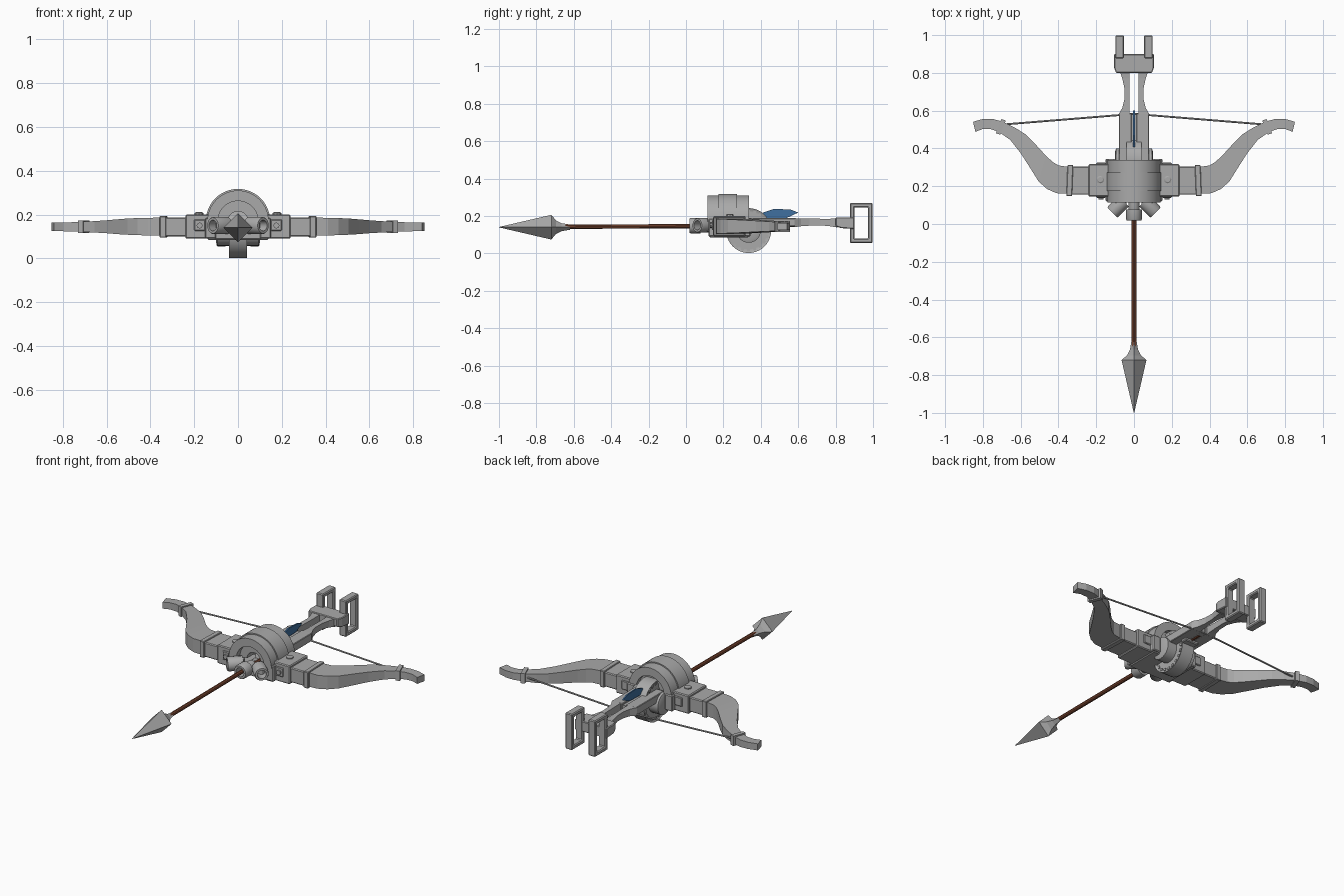
import bpy, bmesh, math
from mathutils import Vector, Matrix

if "Cube" in bpy.data.objects:
    bpy.data.objects.remove(bpy.data.objects["Cube"])


def material(name, rgb):
    m = bpy.data.materials.new(name)
    m.use_nodes = True
    m.diffuse_color = (*rgb, 1)
    m.node_tree.nodes["Principled BSDF"].inputs["Base Color"].default_value = (*rgb, 1)
    return m


GREY = material("grey metal", (0.40, 0.40, 0.40))
BROWN = material("brown wood", (0.22, 0.07, 0.035))
BLUE = material("blue feather", (0.05, 0.16, 0.35))


def finish(name, bm, mat=GREY, smooth=False, bevel=0):
    bmesh.ops.recalc_face_normals(bm, faces=bm.faces)
    me = bpy.data.meshes.new(name)
    bm.to_mesh(me)
    bm.free()
    me.materials.append(mat)
    ob = bpy.data.objects.new(name, me)
    bpy.context.collection.objects.link(ob)
    if bevel:
        mod = ob.modifiers.new("bevel", "BEVEL")
        mod.width = bevel
        mod.segments = 1
    if smooth:
        bpy.ops.object.select_all(action="DESELECT")
        ob.select_set(True)
        bpy.context.view_layer.objects.active = ob
        bpy.ops.object.shade_smooth_by_angle(angle=math.radians(35))
    return ob


def box(name, x, y, z, bevel=0.005, mat=GREY):
    """Box from (min, max) pairs."""
    bm = bmesh.new()
    bmesh.ops.create_cube(bm, size=1)
    for v in bm.verts:
        v.co = [(p[0] + p[1]) / 2 + c * (p[1] - p[0]) for p, c in zip((x, y, z), v.co)]
    return finish(name, bm, mat, bevel=bevel)


def loft(name, rings, mat=GREY, smooth=False, closed=False, bevel=0):
    """Skin a run of equal-length rings; closed joins last to first."""
    bm = bmesh.new()
    vs = [[bm.verts.new(p) for p in r] for r in rings]
    n = len(vs[0])
    for a, b in zip(vs, vs[1:] + vs[:1] if closed else vs[1:]):
        for i in range(n):
            j = (i + 1) % n
            bm.faces.new((a[i], a[j], b[j], b[i]))
    if not closed:
        bm.faces.new(vs[0])
        bm.faces.new(vs[-1])
    return finish(name, bm, mat, smooth, bevel)


def lathe(name, profile, origin, axis, sides=32, closed=False, mat=GREY, smooth=True):
    """Turn (radius, distance) points about an axis."""
    rot = Vector((0, 0, 1)).rotation_difference(Vector(axis)).to_matrix()
    rings = [[Vector(origin) + rot @ Vector((r * math.cos(t), r * math.sin(t), d))
              for t in (2 * math.pi * i / sides for i in range(sides))] for r, d in profile]
    return loft(name, rings, mat, smooth, closed)


def arch(name, inner, outer, y0, y1, zc=0.17, steps=24):
    """Half ring standing over the stock."""
    rings = []
    for i in range(steps + 1):
        t = math.pi * i / steps
        rings.append([(r * math.cos(t), y, zc + r * math.sin(t))
                      for r, y in ((inner, y0), (outer, y0), (outer, y1), (inner, y1))])
    return loft(name, rings, smooth=True)


def section(front, back, z0, z1):
    (ax, ay), (bx, by) = front, back
    return [(ax, ay, z0), (bx, by, z0), (bx, by, z1), (ax, ay, z1)]


# Bolt: shaft, four-sided head with curved socket, and feather
lathe("bolt_shaft", [(0.012, 0), (0.012, 1.2)], (0, -0.65, 0.142), (0, 1, 0.005), 10, mat=BROWN)
lathe("bolt_head", [(0.001, 0), (0.066, 0.28), (0.036, 0.305), (0.021, 0.335), (0.014, 0.38)],
      (0, -1, 0.14), (0, 1, 0), 4, smooth=False)
feather = [(0.37, 0.185), (0.41, 0.217), (0.47, 0.238), (0.56, 0.234), (0.60, 0.218), (0.54, 0.19)]
loft("bolt_feather", [[(x, y, z) for y, z in feather] for x in (-0.004, 0.004)], BLUE)

# Drum arch with raised band and inner web
arch("drum_arch", 0.092, 0.140, 0.115, 0.338)
arch("drum_band", 0.130, 0.147, 0.175, 0.272)
arch("drum_web", 0.045, 0.095, 0.15, 0.31)
box("drum_floor", (-0.14, 0.14), (0.125, 0.335), (0.085, 0.135))

# Stock: body, split rails, butt block
for s, side in ((1, "left"), (-1, "right")):
    box("stock_cheek_" + side, sorted((s * 0.012, s * 0.08)), (0.32, 0.585), (0.14, 0.188), 0.003)
    rail = [(0.58, 0.082, 0.14, 0.188), (0.615, 0.062, 0.145, 0.187), (0.66, 0.051, 0.148, 0.186),
            (0.72, 0.051, 0.150, 0.185), (0.77, 0.062, 0.145, 0.185), (0.81, 0.076, 0.138, 0.187)]
    loft("stock_rail_" + side, [section((s * 0.023, y), (s * w, y), a, b) for y, w, a, b in rail])

    # Shoulder strap frame at the rear
    cx = s * 0.076
    outer = [(0.877, 0.055), (0.998, 0.055), (0.998, 0.27), (0.877, 0.27)]
    rings = []
    for y, z in outer:
        iy = y + math.copysign(0.024, 0.937 - y)
        iz = z + math.copysign(0.024, 0.16 - z)
        rings.append([(cx - 0.023, y, z), (cx + 0.023, y, z), (cx + 0.023, iy, iz), (cx - 0.023, iy, iz)])
    loft("rear_frame_" + side, rings, closed=True, bevel=0.005)
box("stock_tongue", (-0.014, 0.014), (0.33, 0.58), (0.14, 0.178), 0)
loft("butt_block", [section((-w, y), (w, y), a, 0.192) for y, w, a in
                    ((0.80, 0.095, 0.145), (0.83, 0.106, 0.135), (0.90, 0.106, 0.13))], bevel=0.004)

# Winding wheel under the stock, with teeth and hubs
AXLE = (0.335, 0.122)
lathe("winding_wheel", [(0.098, -0.034), (0.108, -0.034), (0.120, -0.041), (0.120, 0.041),
                        (0.108, 0.034), (0.098, 0.034)], (0, *AXLE), (1, 0, 0), 40)
for s, side in ((1, "left"), (-1, "right")):
    lathe("wheel_hub_" + side, [(0.065, 0), (0.065, 0.06), (0.05, 0.066)],
          (s * 0.034, *AXLE), (s, 0, 0), 24)
bm = bmesh.new()
for i in range(20):
    t = 2 * math.pi * i / 20
    place = (Matrix.Translation((0, *AXLE)) @ Matrix.Rotation(t, 4, "X")
             @ Matrix.Translation((0, 0, 0.103)) @ Matrix.Diagonal((0.078, 0.016, 0.014, 1)))
    bmesh.ops.create_cube(bm, size=1, matrix=place)
finish("wheel_teeth", bm)
for y in (0.20, 0.47):
    box("wheel_guard", (-0.045, 0.045), (y - 0.02, y + 0.02), (0.125, 0.15))


# Front guide tubes: one straight, two splayed
def tube(name, origin, axis, r, length):
    lathe(name, [(r * 0.62, 0), (r * 0.9, 0), (r, 0.008), (r, length), (r * 0.62, length)],
          origin, axis, 20, closed=True)


tube("guide_tube_center", (0, 0.018, 0.148), (0, 1, 0), 0.042, 0.06)
tube("guide_tube_neck", (0, 0.07, 0.148), (0, 1, 0), 0.03, 0.06)

# Bow arms, mirrored
ARM = [((0.33, 0.16), (0.33, 0.30), 0.103, 0.187), ((0.41, 0.163), (0.40, 0.31), 0.105, 0.185),
       ((0.46, 0.185), (0.43, 0.328), 0.106, 0.184), ((0.505, 0.225), (0.465, 0.36), 0.108, 0.182),
       ((0.555, 0.305), (0.52, 0.42), 0.111, 0.178), ((0.60, 0.375), (0.575, 0.475), 0.115, 0.174),
       ((0.655, 0.445), (0.63, 0.51), 0.118, 0.17), ((0.715, 0.487), (0.69, 0.54), 0.122, 0.167),
       ((0.76, 0.503), (0.75, 0.557), 0.123, 0.165), ((0.80, 0.503), (0.80, 0.556), 0.124, 0.164),
       ((0.84, 0.488), (0.852, 0.541), 0.124, 0.163)]
for s, side in ((1, "left"), (-1, "right")):
    def flip(a, b):
        return sorted((s * a, s * b))

    loft("bow_arm_" + side, [section((s * f[0], f[1]), (s * b[0], b[1]), lo, hi) for f, b, lo, hi in ARM])
    loft("arm_tip_band_" + side, [section((s * (x + 0.013), 0.473 + d), (s * (x - 0.016), 0.548 + d), 0.115, 0.174)
                                  for x, d in ((0.695, 0), (0.718, 0.008))])
    loft("arm_root_band_" + side, [section((s * (x + 0.006), 0.148), (s * x, 0.312), 0.095, 0.193)
                                   for x in (0.322, 0.352)], bevel=0.003)
    box("arm_socket_" + side, flip(0.225, 0.335), (0.155, 0.305), (0.1, 0.187))
    box("arm_clamp_" + side, flip(0.13, 0.24), (0.145, 0.318), (0.09, 0.2))
    box("drum_foot_" + side, flip(0.10, 0.15), (0.12, 0.345), (0.09, 0.185))
    box("clamp_strap_" + side, flip(0.15, 0.2), (0.138, 0.325), (0.125, 0.178), 0.004)
    lathe("clamp_bolt_" + side, [(0.02, 0), (0.02, 0.01), (0.014, 0.014)], (s * 0.178, 0.235, 0.197), (0, 0, 1), 8)
    lathe("front_bolt_" + side, [(0.014, 0), (0.014, 0.01)], (s * 0.175, 0.139, 0.15), (0, -1, 0), 8)
    tube("guide_tube_" + side, (s * 0.115, 0.06, 0.15), (-s * 0.7, 0.7, 0), 0.04, 0.085)
    box("tube_mount_" + side, flip(0.04, 0.1), (0.1, 0.13), (0.115, 0.185))

    # Bowstring half
    start, end = Vector((s * 0.69, 0.527, 0.145)), Vector((0, 0.583, 0.145))
    lathe("bowstring_" + side, [(0.005, 0), (0.005, (end - start).length)], start, end - start, 8)
